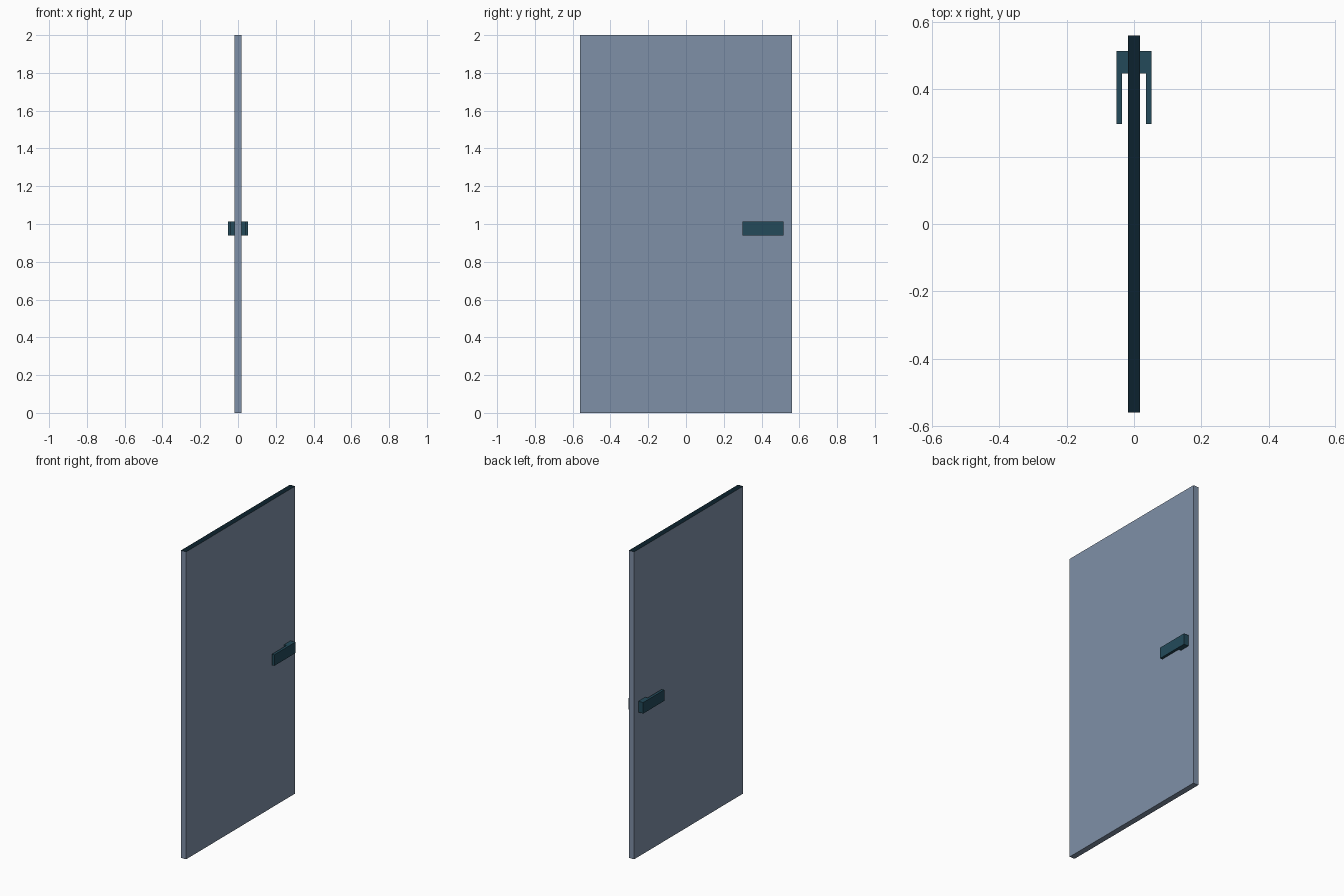
import bpy, bmesh

if "Cube" in bpy.data.objects:
    bpy.data.objects.remove(bpy.data.objects["Cube"])


def material(name, rgb):
    m = bpy.data.materials.new(name)
    m.diffuse_color = (*rgb, 1.0)
    m.use_nodes = True
    m.node_tree.nodes["Principled BSDF"].inputs["Base Color"].default_value = m.diffuse_color
    return m


panel_blue = material("panel_grey_blue", (0.212, 0.279, 0.386))
handle_teal = material("handle_dark_teal", (0.0168, 0.0685, 0.102))
edge_dark = material("top_edge_near_black", (0.0037, 0.0160, 0.0273))


def prism(name, outline, z0, z1, mats):
    """Extrude a plan outline (x, y) from z0 up to z1."""
    bm = bmesh.new()
    base = bm.faces.new([bm.verts.new((x, y, z0)) for x, y in outline])
    res = bmesh.ops.extrude_face_region(bm, geom=[base])
    for v in res["geom"]:
        if isinstance(v, bmesh.types.BMVert):
            v.co.z = z1
    bmesh.ops.recalc_face_normals(bm, faces=bm.faces[:])
    bm.normal_update()
    # the upward face takes the last material
    for f in bm.faces:
        f.material_index = len(mats) - 1 if f.normal.z > 0.5 else 0
    mesh = bpy.data.meshes.new(name)
    bm.to_mesh(mesh)
    bm.free()
    for m in mats:
        mesh.materials.append(m)
    obj = bpy.data.objects.new(name, mesh)
    bpy.context.collection.objects.link(obj)
    return obj


# Door panel with a dark top edge
T, W = 0.0185, 0.56
prism("door_panel", [(-T, -W), (T, -W), (T, W), (-T, W)], 0.0, 2.0,
      [panel_blue, edge_dark])

# L-shaped lever handles, one on each side: stem plus lever bar
lever = [(T, 0.515), (0.0525, 0.515), (0.0525, 0.298),
         (0.036, 0.298), (0.036, 0.447), (T, 0.447)]
for side, label in ((1, "right"), (-1, "left")):
    prism("lever_handle_" + label, [(side * x, y) for x, y in lever],
          0.94, 1.012, [handle_teal])
